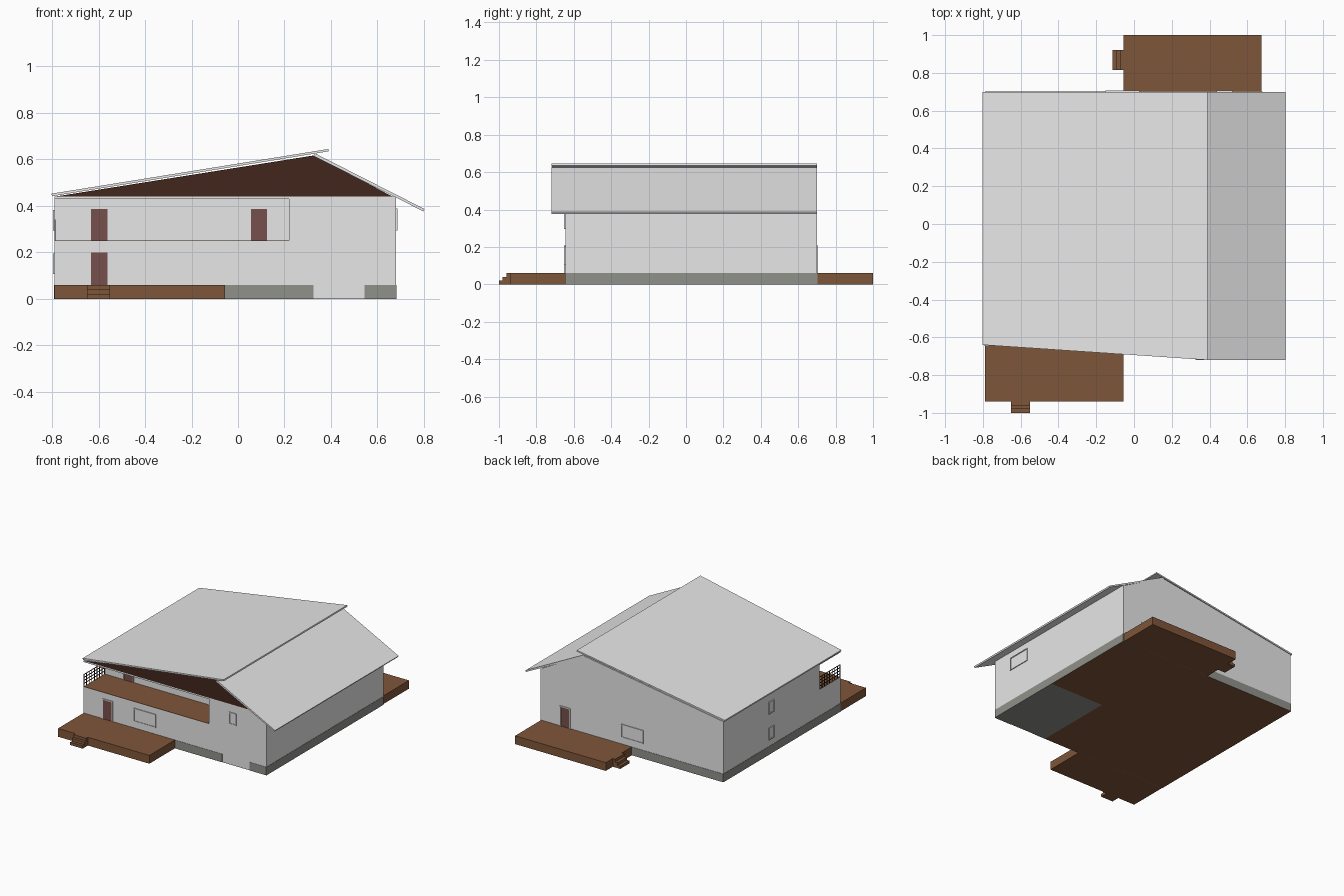
import bpy, bmesh, math
from mathutils import Matrix, Vector

if "Cube" in bpy.data.objects:
    bpy.data.objects.remove(bpy.data.objects["Cube"])


def material(name, r, g, b):
    m = bpy.data.materials.new(name)
    m.diffuse_color = (r, g, b, 1)
    m.use_nodes = True
    m.node_tree.nodes["Principled BSDF"].inputs["Base Color"].default_value = m.diffuse_color
    return m


WHITE = material("white_plaster", 0.8, 0.8, 0.8)
BROWN = material("deck_brown", 0.212, 0.093, 0.041)
GABLE = material("dark_timber", 0.054, 0.019, 0.012)
DOOR = material("door_red_brown", 0.184, 0.08, 0.069)
STONE = material("foundation_grey", 0.283, 0.283, 0.26)
METAL = material("railing_dark", 0.035, 0.025, 0.02)


def finish(name, bm, *mats):
    bmesh.ops.recalc_face_normals(bm, faces=bm.faces)
    me = bpy.data.meshes.new(name)
    bm.to_mesh(me)
    bm.free()
    for m in mats:
        me.materials.append(m)
    ob = bpy.data.objects.new(name, me)
    bpy.context.collection.objects.link(ob)
    return ob


def add_box(bm, x0, x1, y0, y1, z0, z1, mat=Matrix()):
    size = Matrix.Diagonal((x1 - x0, y1 - y0, z1 - z0, 1))
    mid = Matrix.Translation(((x0 + x1) / 2, (y0 + y1) / 2, (z0 + z1) / 2))
    bmesh.ops.create_cube(bm, size=1, matrix=mat @ mid @ size)


def boxes(name, mat, *specs, place=Matrix()):
    bm = bmesh.new()
    for s in specs:
        add_box(bm, *s, mat=place)
    return finish(name, bm, mat)


def prism(name, profile, y0, y1, *mats):
    """Extrude an xz profile along y; y0 may be a function of x."""
    front = y0 if callable(y0) else (lambda x: y0)
    bm = bmesh.new()
    a = [bm.verts.new((x, front(x), z)) for x, z in profile]
    b = [bm.verts.new((x, y1, z)) for x, z in profile]
    n = len(profile)
    bm.faces.new(a)
    bm.faces.new(b)
    for i in range(n):
        j = (i + 1) % n
        bm.faces.new((a[i], a[j], b[j], b[i]))
    return finish(name, bm, *mats)


# House outline
L, R, F, B = -0.79, 0.68, -0.645, 0.70
LOG_R, LOG_B = 0.22, -0.405     # recessed balcony right side and back wall

# Walls, with the corner balcony cut out
walls = boxes("walls", WHITE, (L, R, F, B, 0.003, 0.44))
cutter = boxes("balcony_cutter", WHITE, (L - 0.1, LOG_R, F - 0.1, LOG_B, 0.25, 0.43))
cutter.hide_render = True
cutter.hide_viewport = True
cutter.display_type = 'WIRE'
cut = walls.modifiers.new("balcony", 'BOOLEAN')
cut.operation = 'DIFFERENCE'
cut.solver = 'EXACT'
cut.object = cutter
boxes("balcony_floor", BROWN, (L, LOG_R, F, LOG_B, 0.249, 0.252))

# Ground slab, garage floor and foundation band (open at the garage entrance)
boxes("ground_slab", BROWN, (L, 0.24, F, B, 0, 0.003), (0.24, R, -0.05, B, 0, 0.003))
boxes("garage_floor", STONE, (0.24, R, F, -0.05, 0, 0.003))
T = 0.002
boxes("foundation_band", STONE,
      (L, 0.325, F - T, F, 0, 0.06), (0.545, R, F - T, F, 0, 0.06),
      (L, R, B, B + T, 0, 0.06),
      (L - T, L, F, B, 0, 0.06), (R, R + T, F, B, 0, 0.06))

# Front gable: dark timber in front, plaster on the other faces
gable = prism("gable", [(L, 0.44), (0.665, 0.44), (0.33, 0.618)], F, B, WHITE, GABLE)
for p in gable.data.polygons:
    p.material_index = 1 if p.normal.y < -0.5 else 0

# Two roof slabs; the larger one has a slanted front edge
prism("roof_long_slope", [(-0.80, 0.442), (0.39, 0.635), (0.388, 0.645), (-0.802, 0.453)],
      lambda x: -0.64 - 0.08 * (x + 0.8) / 1.19, B, WHITE)
prism("roof_short_slope", [(0.325, 0.615), (0.797, 0.377), (0.802, 0.387), (0.33, 0.627)],
      -0.72, B, WHITE)

# Decks with three steps each
boxes("front_deck", BROWN, (L, -0.055, -0.94, F, 0, 0.06))
boxes("back_deck", BROWN, (-0.055, 0.675, B, 1.0, 0, 0.06))
boxes("front_steps", BROWN,
      *[(-0.65, -0.55, -1 + 0.02 * i, -0.98 + 0.02 * i, 0, 0.02 * (i + 1)) for i in range(3)])
boxes("back_steps", BROWN,
      *[(-0.115 + 0.02 * i, -0.095 + 0.02 * i, 0.815, 0.92, 0, 0.02 * (i + 1)) for i in range(3)])


# Doors and windows: local x runs along the wall, local -y points outward
def opening(name, turn, wall, c, w, z0, z1, door=False):
    rot = Matrix.Rotation(math.radians(turn), 4, 'Z')
    at = {0: (c, wall, 0), 180: (c, wall, 0), 90: (wall, c, 0), -90: (wall, c, 0)}[turn]
    place = Matrix.Translation(Vector(at)) @ rot
    h, f, d = w / 2, 0.007, 0.006
    bars = [(-h, -h + f, -d, 0, z0, z1), (h - f, h, -d, 0, z0, z1),
            (-h + f, h - f, -d, 0, z1 - f, z1)]
    if not door:
        bars.append((-h + f, h - f, -d, 0, z0, z0 + f))
    boxes(name + "_frame", WHITE, *bars, place=place)
    boxes(name + "_panel", DOOR if door else WHITE,
          (-h + f, h - f, -0.002, 0, z0 if door else z0 + f, z1 - f), place=place)


opening("front_door", 0, F, -0.597, 0.084, 0.06, 0.207, True)
opening("front_window", 0, F, -0.297, 0.18, 0.107, 0.205)
opening("front_upper_window", 0, F, 0.41, 0.06, 0.295, 0.382)
opening("balcony_left_door", 0, LOG_B, -0.597, 0.084, 0.252, 0.395, True)
opening("balcony_right_door", 0, LOG_B, 0.09, 0.084, 0.252, 0.395, True)
opening("balcony_window", 0, LOG_B, -0.357, 0.06, 0.295, 0.382)
opening("back_door", 180, B, 0.48, 0.084, 0.06, 0.207, True)
opening("back_window", 180, B, -0.06, 0.18, 0.107, 0.205)
opening("left_lower_window", -90, L, 0.15, 0.06, 0.107, 0.195)
opening("left_upper_window", -90, L, 0.15, 0.06, 0.295, 0.382)
opening("right_window", 90, R, -0.393, 0.18, 0.295, 0.39)

# Balcony side railing
t = 0.002
posts = [(L, L + 2 * t, y - t, y + t, 0.25, 0.34)
         for y in [F + t + i * (LOG_B - F - 2 * t) / 8 for i in range(9)]]
rails = [(L, L + 2 * t, F, LOG_B, z - t, z + t) for z in (0.275, 0.297, 0.319, 0.34)]
boxes("balcony_railing", METAL, *posts, *rails)
